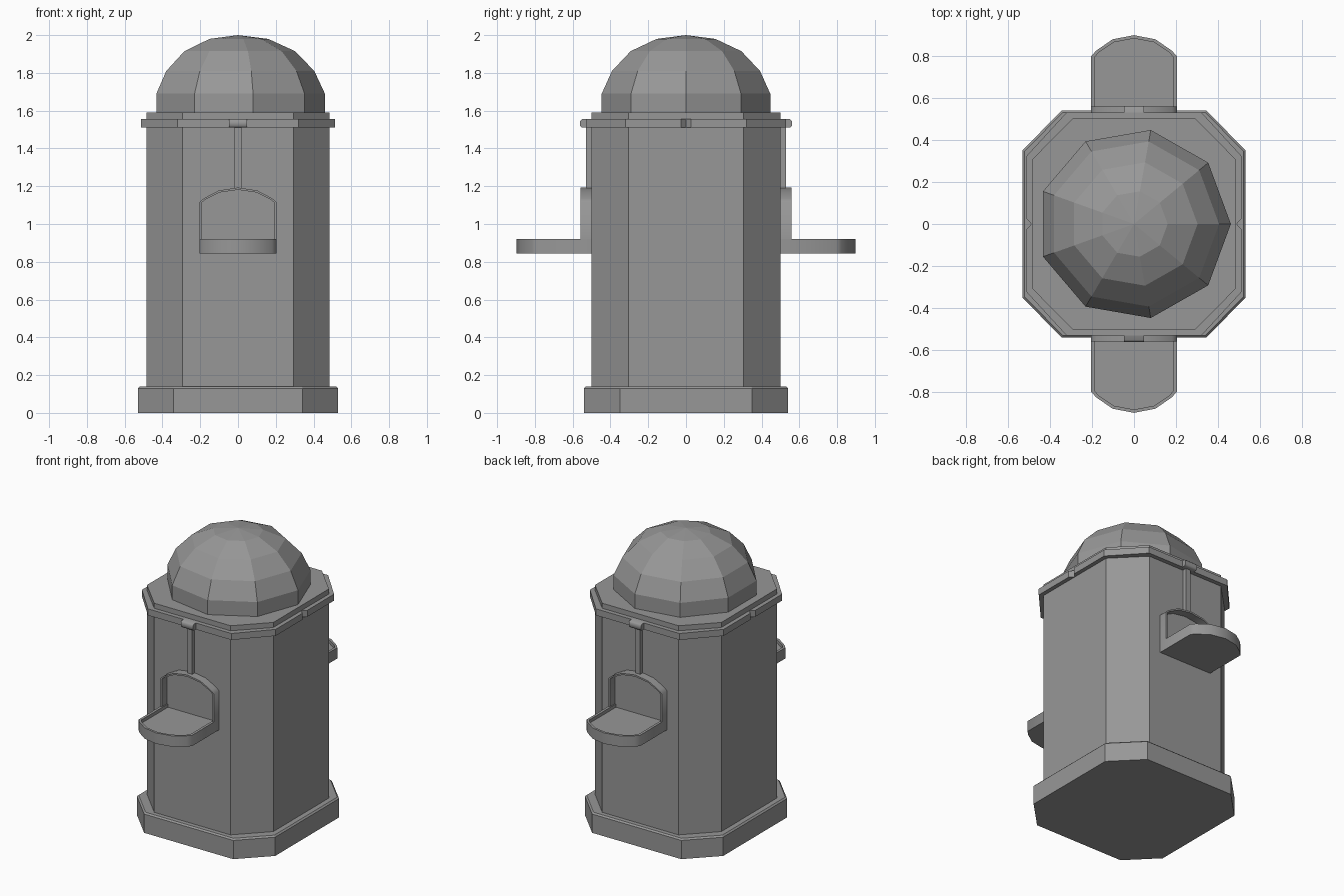
import bpy, bmesh, math

if "Cube" in bpy.data.objects:
    bpy.data.objects.remove(bpy.data.objects["Cube"])

# Dark grey used on every part
grey = bpy.data.materials.new("dark_grey")
grey.diffuse_color = (.31, .31, .31, 1)
grey.use_nodes = True
grey.node_tree.nodes["Principled BSDF"].inputs["Base Color"].default_value = grey.diffuse_color


def finish(name, bm, smooth=False):
    bmesh.ops.recalc_face_normals(bm, faces=bm.faces[:])
    mesh = bpy.data.meshes.new(name)
    bm.to_mesh(mesh)
    bm.free()
    mesh.materials.append(grey)
    if smooth:
        mesh.shade_smooth()
        mesh.set_sharp_from_angle(angle=math.radians(52))
    ob = bpy.data.objects.new(name, mesh)
    bpy.context.collection.objects.link(ob)
    return ob


def loft(name, rings, smooth=False):
    """Closed solid through rings that have equal point counts."""
    bm = bmesh.new()
    vs = [[bm.verts.new(p) for p in ring] for ring in rings]
    n = len(rings[0])
    for a, b in zip(vs, vs[1:]):
        for i in range(n):
            j = (i + 1) % n
            bm.faces.new((a[i], a[j], b[j], b[i]))
    bm.faces.new(vs[0])
    bm.faces.new(vs[-1])
    return finish(name, bm, smooth)


def octagon(x, y, cx, cy):
    return [(x, -cy), (x, cy), (cx, y), (-cx, y),
            (-x, cy), (-x, -cy), (-cx, -y), (cx, -y)]


def at_z(points, z):
    return [(x, y, z) for x, y in points]


def arch(w, start, shoulder, top):
    """Straight-sided outline with a shallow rounded end."""
    rise = top - start - shoulder
    half = [(w, start), (w, start + shoulder), (w * .88, start + shoulder + rise * .27),
            (w * .5, start + shoulder + rise * .8)]
    return half + [(0, top)] + [(-x, h) for x, h in reversed(half)]


def rect(x, y0, y1):
    return [(-x, y0), (x, y0), (x, y1), (-x, y1)]


# Octagonal plinth with a small bevelled top edge
plinth = octagon(.53, .54, .342, .35)
plinth_top = octagon(.52, .53, .338, .345)
loft("plinth", [at_z(plinth, 0), at_z(plinth, .13), at_z(plinth_top, .14)])

# Octagonal body
body = octagon(.485, .5, .293, .305)
loft("body", [at_z(body, .13), at_z(body, 1.59)])

# Cornice band with a V notch in each side
band = octagon(.513, .53, .32, .32)
band[5:5] = [(-.513, .027), (-.487, 0), (-.513, -.027)]
band[1:1] = [(.513, -.027), (.487, 0), (.513, .027)]
loft("cornice_band", [at_z(band, 1.51), at_z(band, 1.555)])

# Nine-sided faceted dome
bm = bmesh.new()
profile = [(.46, 1.585), (.46, 1.69), (.404, 1.81), (.302, 1.915), (.16, 1.98)]
rings = [[bm.verts.new((r * math.cos(math.tau * i / 9), .985 * r * math.sin(math.tau * i / 9), z))
          for i in range(9)] for r, z in profile]
tip = bm.verts.new((0, 0, 2))
for i in range(9):
    j = (i + 1) % 9
    for a, b in zip(rings, rings[1:]):
        bm.faces.new((a[i], a[j], b[j], b[i]))
    bm.faces.new((rings[-1][i], rings[-1][j], tip))
bm.faces.new(rings[0])
finish("dome", bm)

# Tray, niche, pipe and clip on the front and back
for side, s in (("front", -1), ("back", 1)):
    outer = arch(.205, .49, .305, .897)
    inner = arch(.187, .49, .303, .881)
    rim = [(x, s * y) for x, y in outer + inner[::-1]]
    floor = [(x, s * y) for x, y in arch(.196, .49, .304, .889)]
    loft(side + "_tray_rim", [at_z(rim, .845), at_z(rim, .92)], True)
    loft(side + "_tray_floor", [at_z(floor, .845), at_z(floor, .897)], True)

    outer = arch(.205, .89, .225, 1.193)
    inner = arch(.194, .89, .222, 1.181)
    rim = outer + inner[::-1]
    loft(side + "_niche_rim", [[(x, s * y, z) for x, z in rim] for y in (.49, .558)], True)

    pipe = rect(.018, s * .49, s * .53)
    loft(side + "_pipe", [at_z(pipe, 1.18), at_z(pipe, 1.53)])
    clip_profile = ((.551, 1.51), (.56, 1.519), (.56, 1.546), (.551, 1.555))
    loft(side + "_clip", [at_z(rect(.047, s * .49, s * y), z) for y, z in clip_profile], True)
